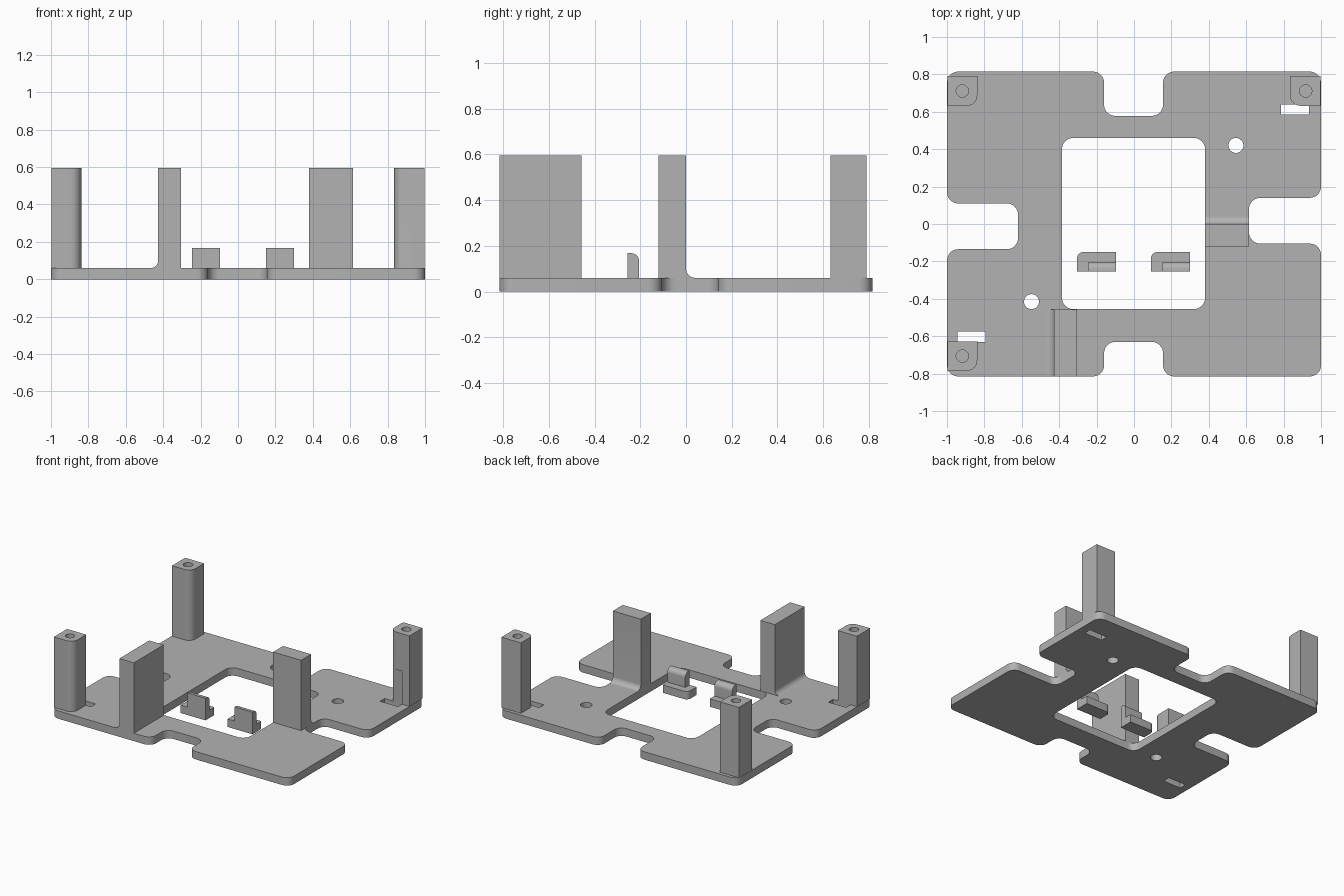
import bpy, bmesh, math
from mathutils import Vector, Matrix

cube = bpy.data.objects.get("Cube")
if cube:
    bpy.data.objects.remove(cube, do_unlink=True)

grey = bpy.data.materials.new("plain grey")
grey.use_nodes = True
GREY = (0.45, 0.45, 0.45, 1)
grey.diffuse_color = GREY
grey.node_tree.nodes["Principled BSDF"].inputs["Base Color"].default_value = GREY

T = 0.06      # plate thickness
H = 0.595     # height of posts and walls
R = 0.06      # corner radius
# axis mapping: profile u, v and extrusion direction w
XY = Matrix.Identity(3)
XZ = Matrix(((1, 0, 0), (0, 0, 1), (0, 1, 0)))
YZ = Matrix(((0, 0, 1), (1, 0, 0), (0, 1, 0)))


def rounded(points, steps=8):
    """Replace each (u, v, radius) corner with an arc."""
    out = []
    for i, (u, v, *r) in enumerate(points):
        p = Vector((u, v))
        if not r or r[0] == 0:
            out.append(p)
            continue
        a = (Vector(points[i - 1][:2]) - p).normalized()
        b = (Vector(points[(i + 1) % len(points)][:2]) - p).normalized()
        centre = p + (a + b) * r[0]
        for k in range(steps + 1):
            t = k / steps * math.pi / 2
            out.append(centre - b * r[0] * math.cos(t) - a * r[0] * math.sin(t))
    return out


def prism(name, outline, lo, hi, axes=XY):
    bm = bmesh.new()
    face = bm.faces.new([bm.verts.new(axes @ Vector((p.x, p.y, lo))) for p in outline])
    ext = bmesh.ops.extrude_face_region(bm, geom=[face])
    moved = [v for v in ext["geom"] if isinstance(v, bmesh.types.BMVert)]
    bmesh.ops.translate(bm, verts=moved, vec=axes @ Vector((0, 0, hi - lo)))
    bmesh.ops.recalc_face_normals(bm, faces=bm.faces)
    mesh = bpy.data.meshes.new(name)
    bm.to_mesh(mesh)
    bm.free()
    mesh.materials.append(grey)
    ob = bpy.data.objects.new(name, mesh)
    bpy.context.collection.objects.link(ob)
    return ob


def rect(x0, x1, y0, y1, r=0):
    return rounded([(x0, y0, r), (x1, y0, r), (x1, y1, r), (x0, y1, r)])


def circle(x, y, r, n=32):
    return [Vector((x + r * math.cos(2 * math.pi * k / n),
                    y + r * math.sin(2 * math.pi * k / n))) for k in range(n)]


def activate(ob):
    bpy.ops.object.select_all(action="DESELECT")
    ob.select_set(True)
    bpy.context.view_layer.objects.active = ob


def cut(ob, outline, lo, hi):
    cutter = prism("cutter", outline, lo, hi)
    mod = ob.modifiers.new("cut", "BOOLEAN")
    mod.operation, mod.solver, mod.object = "DIFFERENCE", "EXACT", cutter
    activate(ob)
    bpy.ops.object.modifier_apply(modifier=mod.name)
    bpy.data.objects.remove(cutter, do_unlink=True)


def smooth(ob):
    activate(ob)
    bpy.ops.object.shade_smooth_by_angle(angle=math.radians(30))


# Base plate with one notch per side
W, D = 1.0, 0.815
NL, NR = -0.16, 0.155
plate = prism("base_plate", rounded([(u, v, R) for u, v in (
    (-W, -D), (NL, -D), (NL, -0.63), (NR, -0.63), (NR, -D), (W, -D),
    (W, -0.105), (0.615, -0.105), (0.615, 0.14), (W, 0.14),
    (W, D), (NR, D), (NR, 0.578), (NL, 0.578), (NL, D), (-W, D),
    (-W, 0.11), (-0.62, 0.11), (-0.62, -0.135), (-W, -0.135))]), 0, T)

# Window, screw holes and strap slots
slots = [rect(0.785, 0.935, 0.585, 0.64), rect(-0.945, -0.795, -0.63, -0.575)]
for hole in [rect(-0.385, 0.38, -0.455, 0.46, R),
             circle(0.545, 0.42, 0.04), circle(-0.548, -0.415, 0.04)] + slots:
    cut(plate, hole, -0.1, 0.31)
smooth(plate)

# Corner posts, each with one rounded corner and a blind screw hole
for name, outer, inner, y0, slot in (
        ("back_right_post", -0.998, -0.838, 0.632, None),
        ("back_left_post", 0.998, 0.835, 0.632, slots[0]),
        ("front_right_post", -0.998, -0.838, -0.785, slots[1])):
    y1 = y0 + 0.158
    post = prism(name, rounded([(outer, y0), (inner, y0, 0.055),
                                (inner, y1), (outer, y1)]), T, H)
    side = 1 if outer > 0 else -1
    cut(post, circle(side * 0.918, (y0 + y1) / 2, 0.033), H - 0.2, H + 0.1)
    if slot:
        cut(post, slot, -0.1, 0.31)
    smooth(post)


# Upright walls with a fillet at the foot
def wall(name, flat, filleted, lo, hi, axes):
    out = 0.045 if filleted > flat else -0.045
    smooth(prism(name, rounded([
        (flat, T - 0.01), (flat, H), (filleted, H), (filleted, T, 0.04),
        (filleted + out, T), (filleted + out, T - 0.01)]), lo, hi, axes))


wall("front_wall", -0.305, -0.427, -D, -0.457, XZ)
wall("left_wall", -0.12, 0.0, 0.38, 0.615, YZ)

# Two small loose clips inside the window
for name, x in (("right_clip", -0.305), ("left_clip", 0.09)):
    x1 = x + 0.21
    smooth(prism(name + "_foot", rounded([
        (x, -0.255), (x1, -0.255), (x1, -0.15), (x, -0.15, 0.035)]), 0, T))
    smooth(prism(name + "_tab", rounded([
        (-0.255, T), (-0.205, T), (-0.205, 0.168, 0.035), (-0.255, 0.168)]),
        x + 0.06, x1, YZ))
